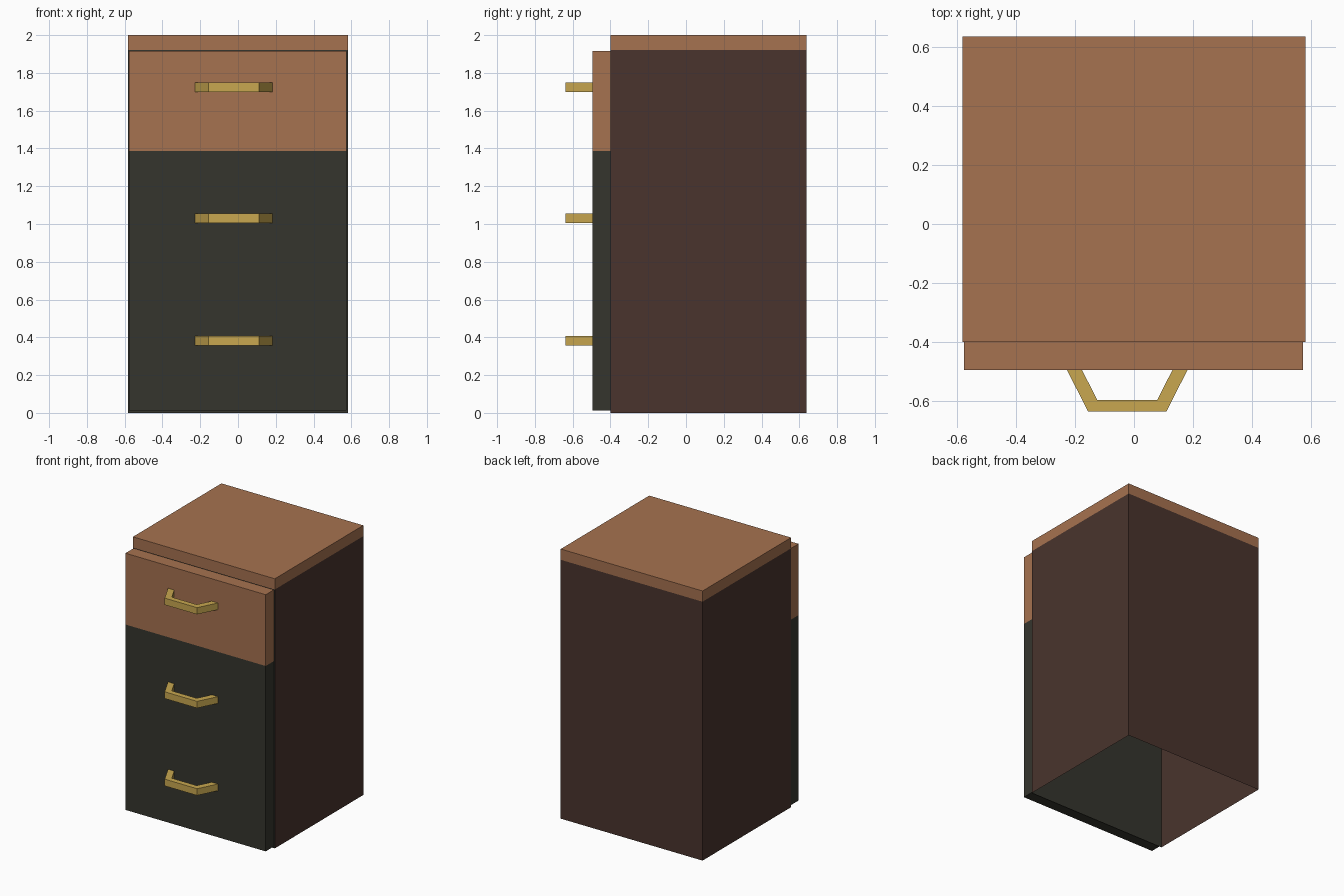
import bpy, bmesh

if "Cube" in bpy.data.objects:
    bpy.data.objects.remove(bpy.data.objects["Cube"])


def material(name, rgb):
    m = bpy.data.materials.new(name)
    m.diffuse_color = (*rgb, 1.0)
    m.use_nodes = True
    m.node_tree.nodes["Principled BSDF"].inputs["Base Color"].default_value = m.diffuse_color
    return m


TAN = material("tan wood", (0.38, 0.168, 0.08))
BROWN = material("dark brown wood", (0.067, 0.034, 0.026))
GREEN = material("dark olive panel", (0.036, 0.036, 0.027))
GOLD = material("brass", (0.58, 0.39, 0.08))


def prism(name, outline, z0, z1, mats, skip=None, rule=None):
    """Extrude a plan outline (counter-clockwise) from z0 to z1.
    skip(normal): drop face; rule(normal): material index."""
    bm = bmesh.new()
    face = bm.faces.new([bm.verts.new((x, y, z0)) for x, y in outline])
    ext = bmesh.ops.extrude_face_region(bm, geom=[face], use_keep_orig=True)
    verts = [g for g in ext["geom"] if isinstance(g, bmesh.types.BMVert)]
    bmesh.ops.translate(bm, verts=verts, vec=(0, 0, z1 - z0))
    bmesh.ops.recalc_face_normals(bm, faces=bm.faces)
    if rule:
        for f in bm.faces:
            f.material_index = rule(f.normal)
    if skip:
        drop = [f for f in bm.faces if skip(f.normal)]
        bmesh.ops.delete(bm, geom=drop, context='FACES_ONLY')
    me = bpy.data.meshes.new(name)
    bm.to_mesh(me)
    bm.free()
    for m in mats:
        me.materials.append(m)
    ob = bpy.data.objects.new(name, me)
    bpy.context.collection.objects.link(ob)
    return ob


def rect(x0, x1, y0, y1):
    return [(x0, y0), (x1, y0), (x1, y1), (x0, y1)]


# Cabinet shell: thin walls, open underneath, olive front wall
body = rect(-0.582, 0.582, -0.40, 0.637)
prism("cabinet_shell", body, 0.0, 1.92, [BROWN, GREEN],
      skip=lambda n: abs(n.z) > 0.5,
      rule=lambda n: 1 if n.y < -0.5 else 0)

# Worktop slab
prism("top_slab", body, 1.92, 2.0, [TAN])

# Drawer fronts: tan upper, olive lower; hidden backs and joint omitted
front = rect(-0.577, 0.574, -0.495, -0.40)
prism("upper_drawer_front", front, 1.387, 1.916, [TAN],
      skip=lambda n: n.y > 0.5 or n.z < -0.5)
prism("lower_drawer_front", front, 0.012, 1.387, [GREEN],
      skip=lambda n: n.y > 0.5 or n.z > 0.5)

# Bracket handles, slightly left of centre
CX = -0.023
half = [(0.205, -0.495), (0.133, -0.637), (0.102, -0.597), (0.154, -0.495)]
(a, b, c, d) = half
loop = [(-a[0], a[1]), (-b[0], b[1]), b, a, d, c, (-c[0], c[1]), (-d[0], d[1])]
loop = [(x + CX, y) for x, y in loop]
for label, z in (("upper", 1.725), ("middle", 1.03), ("lower", 0.382)):
    prism(label + "_handle", loop, z - 0.025, z + 0.025, [GOLD])
